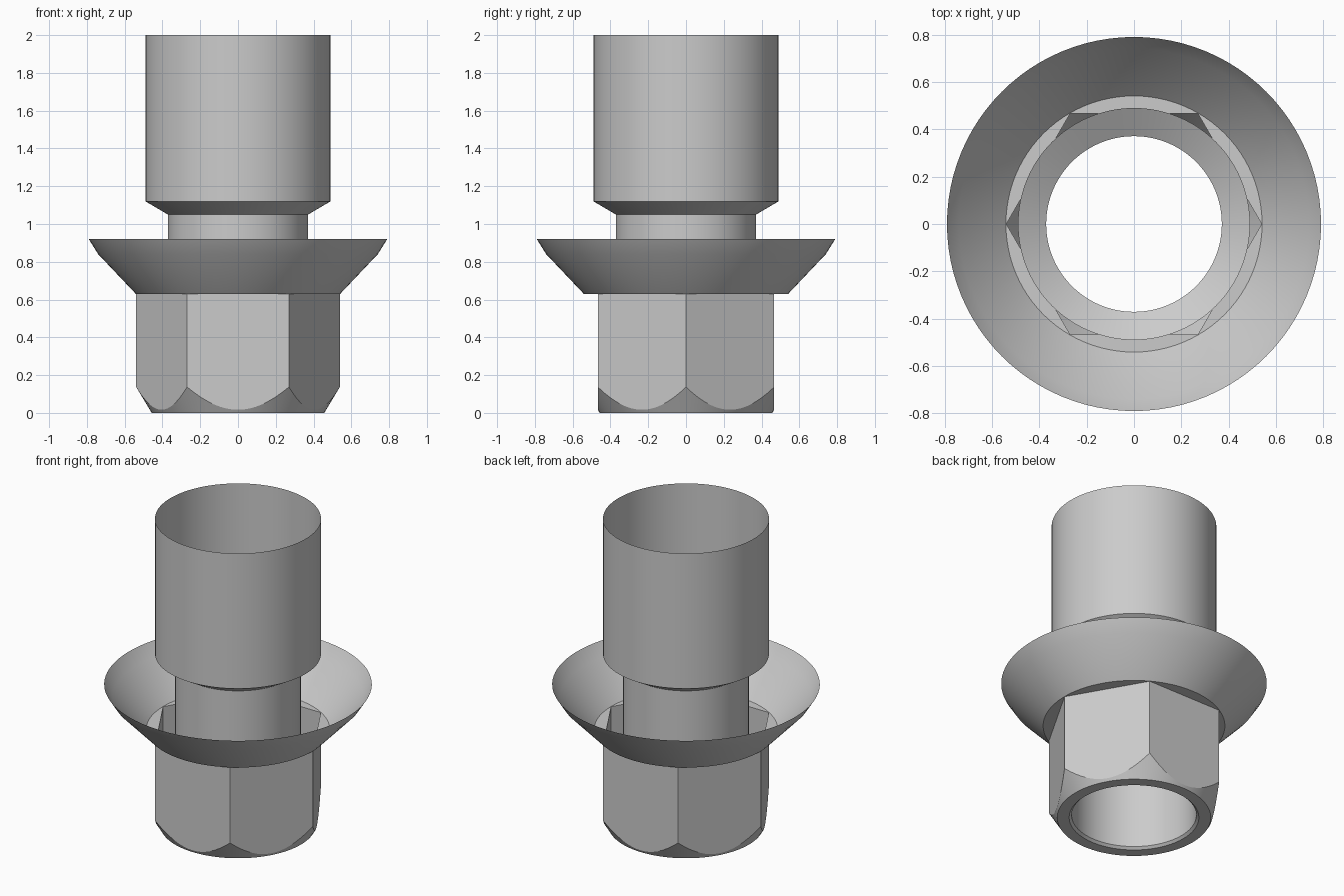
import bpy, bmesh, math

cube = bpy.data.objects.get("Cube")
if cube:
    bpy.data.objects.remove(cube, do_unlink=True)

SEGMENTS = 96
APOTHEM = 0.467
RIM = 0.457          # outer radius of the nut's bottom face
SLOPE = 0.6          # radius gained per unit height on the nut's chamfer
SEAT = 0.63          # height where the nut meets the flange

steel = bpy.data.materials.new("steel_grey")
steel.use_nodes = True
colour = (0.6, 0.6, 0.6, 1)
steel.diffuse_color = colour
steel.node_tree.nodes["Principled BSDF"].inputs["Base Color"].default_value = colour


def hex_radius(angle):
    """Distance to the hexagon's outline, corners on the x axis."""
    return APOTHEM / math.cos(angle % (math.pi / 3) - math.pi / 6)


def sweep(name, profile):
    """Turn a profile, given as a function of the angle, into an open shell."""
    bm = bmesh.new()
    columns = []
    for i in range(SEGMENTS):
        a = math.tau * i / SEGMENTS
        columns.append([bm.verts.new((r * math.cos(a), r * math.sin(a), z))
                        for r, z in profile(a)])
    for i, here in enumerate(columns):
        there = columns[(i + 1) % SEGMENTS]
        for j in range(len(here) - 1):
            bm.faces.new((here[j], there[j], there[j + 1], here[j + 1]))
    mesh = bpy.data.meshes.new(name)
    bm.to_mesh(mesh)
    bm.free()
    mesh.materials.append(steel)
    obj = bpy.data.objects.new(name, mesh)
    bpy.context.collection.objects.link(obj)
    bpy.ops.object.select_all(action='DESELECT')
    obj.select_set(True)
    bpy.context.view_layer.objects.active = obj
    bpy.ops.object.shade_smooth_by_angle(angle=math.radians(20))
    return obj


def nut_profile(a):
    # Bored bottom face, conical chamfer, flat hexagon side, seat ring
    r = hex_radius(a)
    return [(0.371, 0.015), (0.386, 0), (RIM, 0),
            (r, (r - RIM) / SLOPE), (r, SEAT), (0.541, SEAT)]


sweep("hex_nut", nut_profile)

# Flared dish above the nut
sweep("flange", lambda a: [(0.541, SEAT), (0.74, 0.84), (0.79, 0.92)])

# Narrow neck opening into the wide upper tube
sweep("sleeve", lambda a: [(0.371, 0.015), (0.371, 1.05), (0.49, 1.12), (0.49, 2)])
